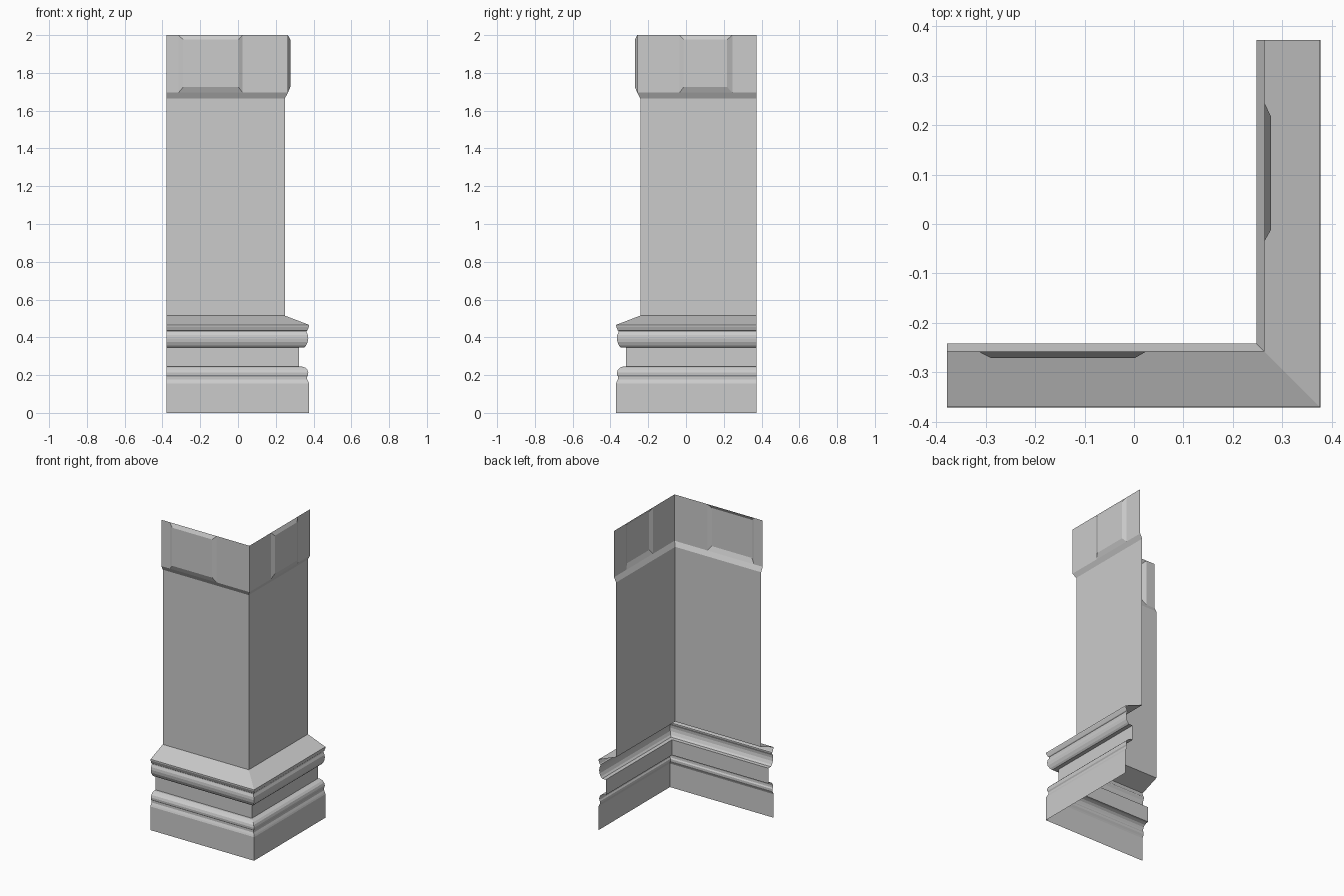
import bpy

if "Cube" in bpy.data.objects:
    bpy.data.objects.remove(bpy.data.objects["Cube"])

DY = 0.006           # front wall sits slightly nearer the centre than the side wall
LEFT, BACK = -0.378, 0.372


def make(name, verts, faces):
    me = bpy.data.meshes.new(name)
    me.from_pydata(verts, [], faces)
    me.update()
    ob = bpy.data.objects.new(name, me)
    bpy.context.collection.objects.link(ob)
    return ob


def sweep(name, profile):
    """Mitred L-shaped sheet: profile is (outward offset, z), bottom to top."""
    verts, faces = [], []
    for o, z in profile:
        verts += [(LEFT, DY - o, z), (o, DY - o, z), (o, BACK, z)]
    for j in range(len(profile) - 1):
        for i in range(2):
            a = 3 * j + i
            faces.append((a, a + 1, a + 4, a + 3))
    return make(name, verts, faces)


def panel_wall(name, place, start, end, outer, inner):
    """Cap wall with a raised bevelled panel; place maps (along, out, z)."""
    z0, z1, z2, z3 = 1.695, 1.725, 1.976, 2.0
    flat, up = 0.264, 0.277
    (a, d), (b, c) = outer, inner
    pts = [(start, flat, z0), (a, flat, z0), (d, flat, z0), (end, flat, z0),
           (start, flat, z3), (a, flat, z3), (d, flat, z3), (end, flat, z3),
           (b, up, z1), (c, up, z1), (c, up, z2), (b, up, z2)]
    faces = [(0, 1, 5, 4), (2, 3, 7, 6), (8, 9, 10, 11),
             (1, 2, 9, 8), (2, 6, 10, 9), (6, 5, 11, 10), (5, 1, 8, 11)]
    return make(name, [place(*p) for p in pts], faces)


# Moulded base: plinth, lower torus, recessed band, upper torus, sloping top
sweep("base_moulding", [
    (0.377, 0), (0.377, 0.155), (0.373, 0.165), (0.366, 0.178), (0.366, 0.192),
    (0.371, 0.200), (0.372, 0.213), (0.367, 0.228), (0.356, 0.239), (0.340, 0.245),
    (0.324, 0.245), (0.324, 0.346),
    (0.350, 0.346), (0.360, 0.356), (0.369, 0.375), (0.372, 0.395), (0.370, 0.412),
    (0.363, 0.427), (0.363, 0.434), (0.368, 0.438), (0.376, 0.458), (0.376, 0.466),
    (0.248, 0.515)])

# Plain shaft
sweep("shaft", [(0.248, 0.515), (0.248, 1.665)])

# Cap: sloping underside and two panelled walls
sweep("cap_underside", [(0.248, 1.665), (0.264, 1.695)])
panel_wall("cap_front", lambda s, o, z: (s, DY - o, z),
           LEFT, 0.264, (-0.315, 0.025), (-0.29, 0.002))
panel_wall("cap_side", lambda s, o, z: (o, s, z),
           DY - 0.264, BACK, (-0.035, 0.245), (-0.012, 0.218))
